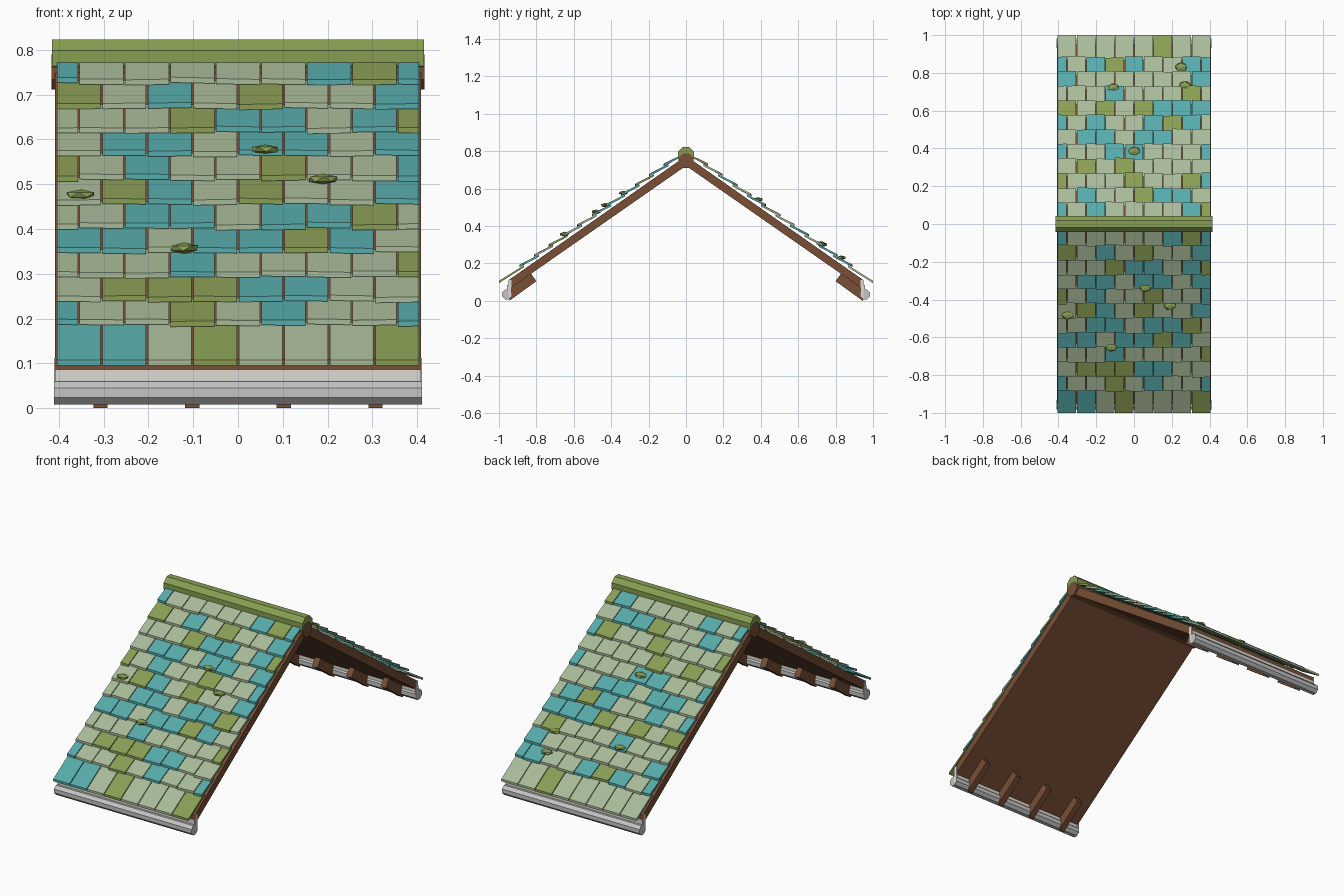
import bpy, bmesh, math, random
from mathutils import Vector

if "Cube" in bpy.data.objects:
    bpy.data.objects.remove(bpy.data.objects["Cube"])

random.seed(4)


def mat(name, rgb):
    m = bpy.data.materials.new(name)
    lin = [((c + 0.055) / 1.055) ** 2.4 if c > 0.04 else c / 12.92 for c in rgb]
    m.diffuse_color = (*lin, 1)
    m.use_nodes = True
    m.node_tree.nodes["Principled BSDF"].inputs["Base Color"].default_value = m.diffuse_color
    return m


SAGE = mat("sage_tile", (0.66, 0.73, 0.60))
TEAL = mat("teal_tile", (0.34, 0.67, 0.67))
OLIVE = mat("olive_tile", (0.54, 0.62, 0.33))
MOSS = mat("moss_green", (0.53, 0.62, 0.32))
WOOD = mat("brown_wood", (0.47, 0.31, 0.21))
GREY = mat("gutter_grey", (0.77, 0.77, 0.77))
WHITE = mat("white_trim", (0.87, 0.86, 0.83))


def finish(bm, name, mats):
    bmesh.ops.recalc_face_normals(bm, faces=bm.faces[:])
    me = bpy.data.meshes.new(name)
    bm.to_mesh(me)
    bm.free()
    for m in mats:
        me.materials.append(m)
    ob = bpy.data.objects.new(name, me)
    bpy.context.collection.objects.link(ob)
    return ob


def add_prism(bm, profile, x0, x1, index=0):
    """Extrude a (y, z) profile from x0 to x1."""
    a = [bm.verts.new((x0, y, z)) for y, z in profile]
    b = [bm.verts.new((x1, y, z)) for y, z in profile]
    n = len(profile)
    faces = [bm.faces.new(a), bm.faces.new(b[::-1])]
    faces += [bm.faces.new((a[i], b[i], b[(i + 1) % n], a[(i + 1) % n])) for i in range(n)]
    for f in faces:
        f.material_index = index
    return a + b


def prisms(name, profile, spans, material):
    bm = bmesh.new()
    for x0, x1 in spans:
        add_prism(bm, profile, x0, x1)
    return finish(bm, name, [material])


def octagon(y, z, r):
    return [(y + r * math.cos(math.radians(22.5 + 45 * i)),
             z + r * math.sin(math.radians(22.5 + 45 * i))) for i in range(8)]


SLOPE = 0.70
# Tile colours, eave to ridge; odd rows begin and end with a half tile
FRONT = ["TTSOSSSO", "TSSOSTSST", "SOOOTTSS", "SSSTSSSSO", "TTSTTOTS", "SSTTSTTOS",
         "SOTSOSST", "OSTSSOSST", "STTSTTST", "SSSOTTSTO", "OSTSOSST", "TSSSSSTOT"]
BACK = ["SSSSSOSS", "TSTOTSSTT", "TSSSSSST", "SSSTSSSOS", "OSOSOTTT", "TSTSSTOTS",
        "STTSTTSS", "TSSTTSSST", "SOSOSSSS", "OSSSOSSOT", "STSSOTTS", "TSTSSSSTO"]


def tiles(name, rows, side):
    bm = bmesh.new()
    w, half = 0.1015, 0.406
    for r, row in enumerate(rows):
        low = 1.0 if r == 0 else 0.885 - 0.077 * (r - 1)
        high = 0.865 if r == 0 else max(low - 0.098, 0.025)
        lift = 0.807 if r == 0 else 0.816
        for c, key in enumerate(row):
            x0 = -half + w * (c - 0.5 * (r % 2))
            x1 = min(x0 + w, half) - 0.002
            x0 = max(x0, -half) + 0.002
            j = random.uniform(-0.003, 0.003) if r else 0
            y0, y1 = low + j, high
            z0, z1 = lift - SLOPE * y0, 0.797 - SLOPE * y1
            prof = [(side * y0, z0), (side * y1, z1),
                    (side * y1, z1 - 0.011), (side * y0, z0 - 0.012)]
            verts = add_prism(bm, prof, x0, x1, "STO".index(key))
            # lower edge hangs slightly askew
            skew = random.uniform(-0.003, 0.003) if r else 0
            for v in (verts[0], verts[3]):
                v.co += Vector((0, side * skew, -SLOPE * skew))
    return finish(bm, name, [SAGE, TEAL, OLIVE])


tiles("front_tiles", FRONT, -1)
tiles("back_tiles", BACK, 1)

for label, s in (("front", -1), ("back", 1)):
    def m(points):
        return [(s * y, z) for y, z in points]

    # Sloping roof deck
    prisms(label + "_deck", m([(0, 0.775), (0.95, 0.11), (0.95, 0.06), (0, 0.722)]),
           [(-0.408, 0.408)], WOOD)
    # Exposed rafter tails under the eave
    prisms(label + "_rafter_tails",
           m([(0.945, 0.0), (0.80, 0.105), (0.835, 0.155), (0.945, 0.08)]),
           [(x - 0.016, x + 0.016) for x in (-0.307, -0.102, 0.102, 0.307)], WOOD)
    # Fascia board with taller end caps, and gutter below
    prisms(label + "_fascia", m([(0.956, 0.02), (0.956, 0.086), (0.938, 0.086), (0.938, 0.02)]),
           [(-0.408, 0.408)], WHITE)
    prisms(label + "_fascia_ends", m([(0.95, 0.02), (0.95, 0.112), (0.932, 0.112), (0.932, 0.02)]),
           [(-0.411, -0.405), (0.405, 0.411)], WHITE)
    prisms(label + "_gutter", octagon(s * 0.957, 0.034, 0.028), [(-0.411, 0.411)], GREY)

# Ridge beam and mossy ridge cap
prisms("ridge_beam", octagon(0, 0.75, 0.042), [(-0.416, 0.416)], WOOD)
prisms("ridge_cap", octagon(0, 0.781, 0.045), [(-0.415, 0.415)], MOSS)

# Moss clumps: flattened low-poly blobs
for i, (x, y) in enumerate([(0.06, -0.335), (0.19, -0.43), (-0.35, -0.48), (-0.12, -0.65),
                            (0.25, 0.83), (0.27, 0.73), (-0.11, 0.72), (0.0, 0.385)]):
    bm = bmesh.new()
    bmesh.ops.create_icosphere(bm, subdivisions=1, radius=1)
    turn = random.uniform(0, 6.28)
    for v in bm.verts:
        p = v.co * random.uniform(0.9, 1.1)
        px = p.x * math.cos(turn) - p.y * math.sin(turn)
        py = p.x * math.sin(turn) + p.y * math.cos(turn)
        v.co = (x + px * 0.034, y + py * 0.027, 0.812 - SLOPE * abs(y) + p.z * 0.012)
    finish(bm, "moss_clump_%d" % (i + 1), [MOSS])
